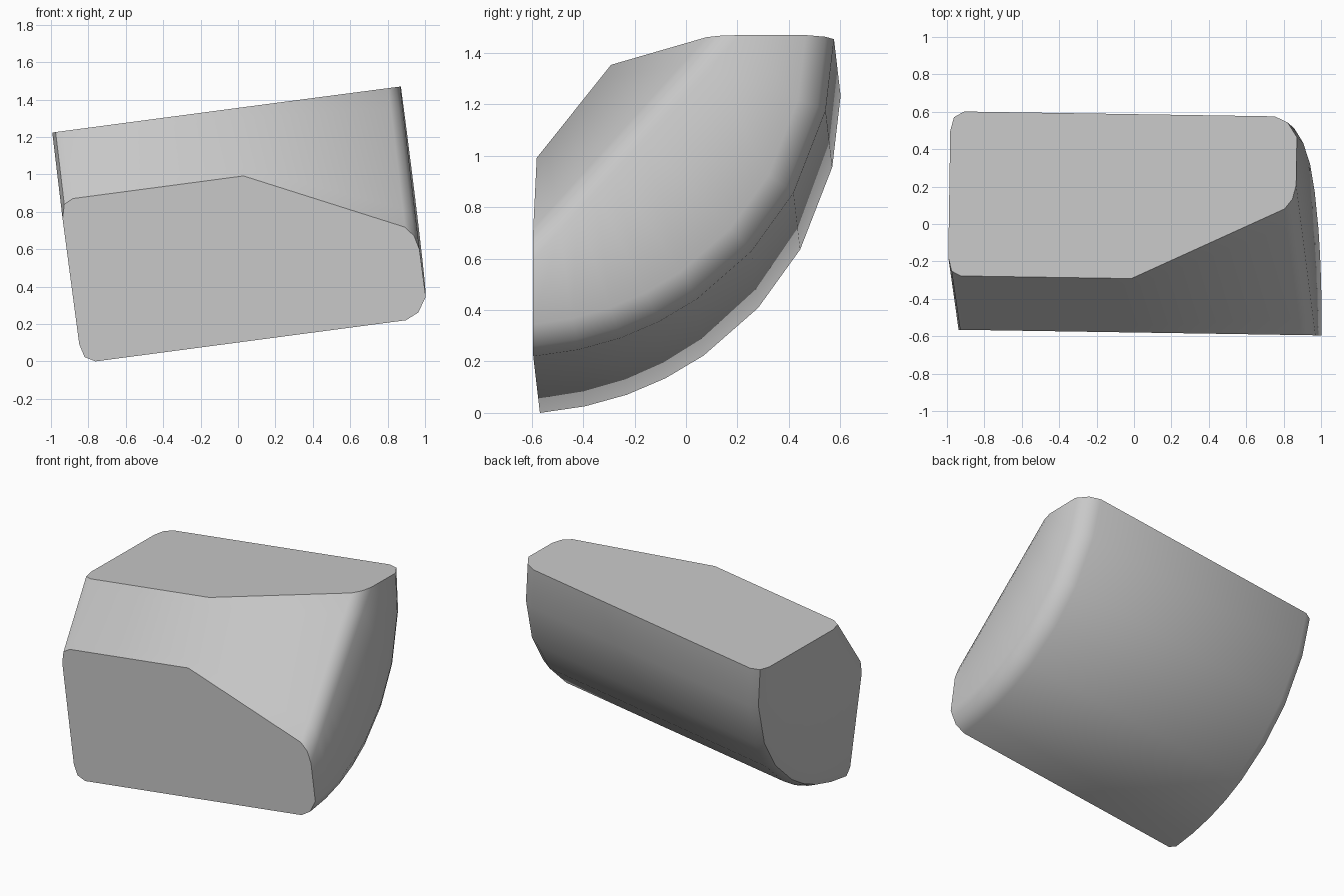
import bpy, bmesh
from math import radians, sin, cos
from mathutils import Matrix, Vector

if "Cube" in bpy.data.objects:
    bpy.data.objects.remove(bpy.data.objects["Cube"], do_unlink=True)

grey = bpy.data.materials.new("plain grey")
grey.use_nodes = True
colour = (0.58, 0.58, 0.58, 1)
grey.diffuse_color = colour
grey.node_tree.nodes["Principled BSDF"].inputs["Base Color"].default_value = colour

# Rounded end outline: (position along axis, radius)
outer = [(-1.009, 1.14), (-0.99, 1.213), (-0.935, 1.244),
         (0.74, 1.244), (0.81, 1.212), (0.861, 1.135)]
inner = [(0.861, 0.88), (0.842, 0.803), (0.80, 0.75), (-0.02, 0.365),
         (-0.94, 0.365), (-0.99, 0.39), (-1.009, 0.465)]
sweep = [0, 11.7, 19.5, 27, 35, 48, 61, 77, 90]
offset = 0.077  # front face sits slightly ahead of the sweep axis

bm = bmesh.new()
rings = []
for angle in sweep:
    a, t = radians(angle), angle / 90
    ring = []
    for u, r in outer:      # curved back and underside
        ring.append(bm.verts.new((u, max(offset, r * sin(a)), -r * cos(a))))
    for u, r in inner:      # flat sloping faces between the two ends
        start, end = Vector((u, offset, -r)), Vector((u, r, 0))
        ring.append(bm.verts.new(start.lerp(end, t)))
    rings.append(ring)

# Skin the sweep and cap both ends
count = len(rings[0])
for a, b in zip(rings, rings[1:]):
    for i in range(count):
        j = (i + 1) % count
        bm.faces.new((a[i], a[j], b[j], b[i]))
bm.faces.new(rings[0])
bm.faces.new(rings[-1])
bmesh.ops.recalc_face_normals(bm, faces=bm.faces)

# Lean the whole block to one side
lean = Matrix.Rotation(radians(-0.89), 4, 'Z') @ Matrix.Rotation(radians(-7.55), 4, 'Y')
bm.transform(Matrix.Translation((0, -0.657, 1.356)) @ lean)

mesh = bpy.data.meshes.new("curved_block")
bm.to_mesh(mesh)
bm.free()
mesh.materials.append(grey)
block = bpy.data.objects.new("curved_block", mesh)
bpy.context.collection.objects.link(block)
bpy.context.view_layer.objects.active = block
block.select_set(True)
bpy.ops.object.shade_smooth_by_angle(angle=radians(36))
